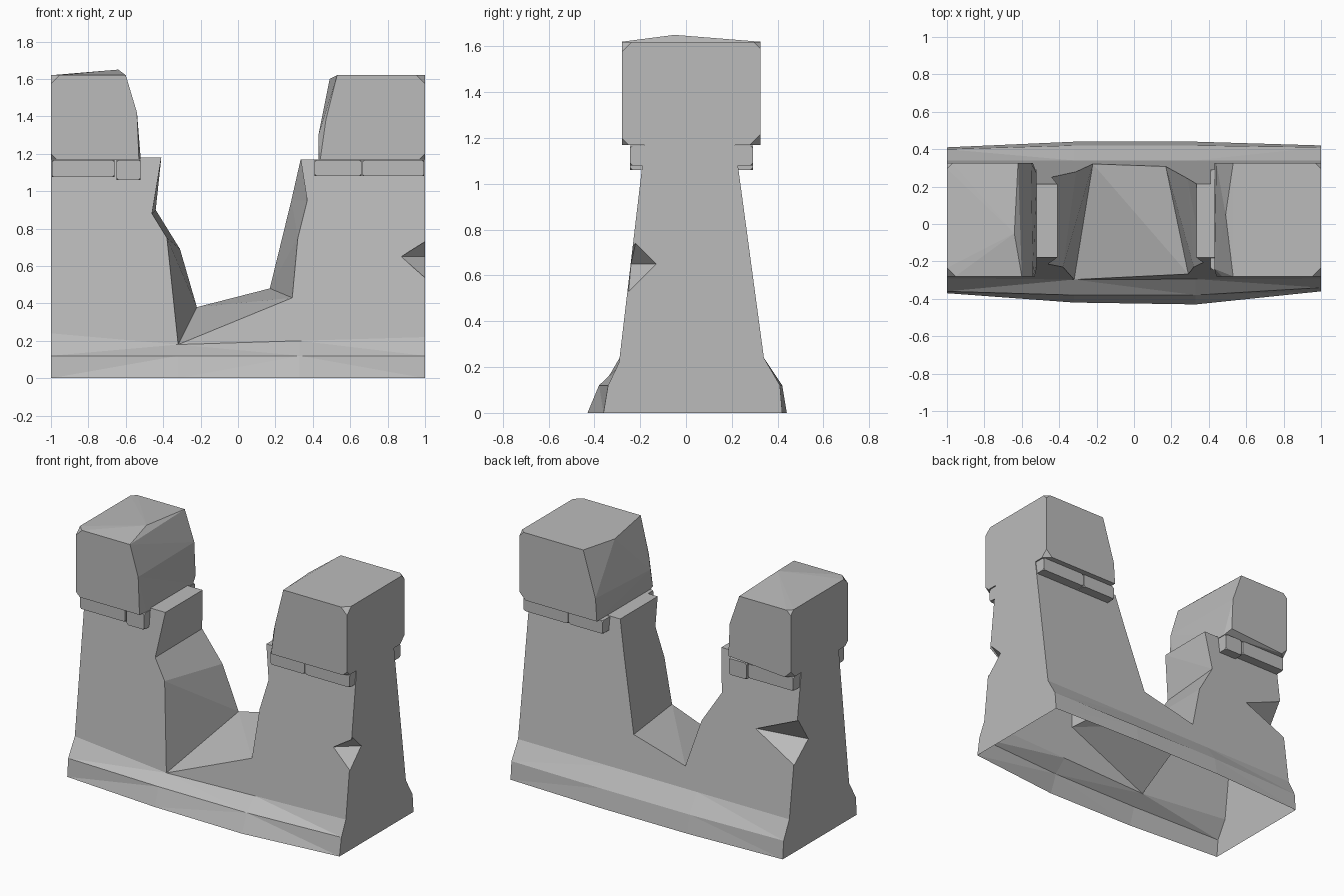
import bpy, bmesh
from mathutils import Vector

if "Cube" in bpy.data.objects:
    bpy.data.objects.remove(bpy.data.objects["Cube"])

stone = bpy.data.materials.new("grey_stone")
stone.use_nodes = True
stone.diffuse_color = (0.5, 0.5, 0.5, 1)
stone.node_tree.nodes["Principled BSDF"].inputs["Base Color"].default_value = (0.5, 0.5, 0.5, 1)


def to_object(name, bm):
    bmesh.ops.recalc_face_normals(bm, faces=bm.faces)
    mesh = bpy.data.meshes.new(name)
    bm.to_mesh(mesh)
    bm.free()
    mesh.materials.append(stone)
    obj = bpy.data.objects.new(name, mesh)
    bpy.context.collection.objects.link(obj)
    return obj


def face(bm, points):
    """Add a polygon, dropping repeated neighbouring points."""
    kept = [p for i, p in enumerate(points) if p != points[i - 1]]
    bm.faces.new([bm.verts.new(p) for p in kept])


def hull(name, points):
    bm = bmesh.new()
    for p in points:
        bm.verts.new(p)
    bmesh.ops.convex_hull(bm, input=bm.verts)
    bmesh.ops.dissolve_limit(bm, angle_limit=0.02, verts=bm.verts, edges=bm.edges)
    return to_object(name, bm)


# Battered wall with a broken gap between its two towers
def front_y(z):
    return -0.29 + 0.118 * (z - 0.24)


def back_y(z):
    return 0.34 - 0.135 * (z - 0.24)


gap_front = [(-.41, 1.18), (-.46, .88), (-.38, .75), (-.32, .18),
             (.29, .43), (.32, .75), (.37, .95), (.335, 1.17)]
gap_back = [(-.41, 1.18), (-.44, .9), (-.31, .69), (-.22, .38),
            (.17, .48), (.235, .75), (.285, .95), (.335, 1.17)]
columns = [-1, -.32, .33, 1]


def wall_side(bm, gap, depth, foot_z, middle_y, base_y):
    """One long side: two tower panels above a flared foot; returns its outline."""
    line = [(x, depth(z), z) for x, z in gap]
    foot = [(x, depth(z), z) for x, z in zip(columns, foot_z)]
    middle = [(x, y, .12) for x, y in zip(columns, middle_y)]
    base = [(x, y, 0) for x, y in zip(columns, base_y)]
    corners = [(-1, depth(1.18), 1.18), (1, depth(1.17), 1.17)]
    face(bm, [foot[0], corners[0]] + line[:4] + [foot[1]])
    face(bm, [foot[1]] + line[3:] + [corners[1], foot[3], foot[2]])
    for upper, lower in ((foot, middle), (middle, base)):
        for i in range(3):
            face(bm, [upper[i], upper[i + 1], lower[i + 1], lower[i]])
    left_end = [base[0], middle[0], foot[0], corners[0]]
    right_end = [corners[1], foot[3], middle[3], base[3]]
    return left_end, line, right_end, base


bm = bmesh.new()
front = wall_side(bm, gap_front, front_y, [.24, .18, .2, .22],
                  [-.36, -.38, -.38, -.34], [-.37, -.42, -.43, -.36])
back = wall_side(bm, gap_back, back_y, [.24] * 4,
                 [.4, .42, .42, .41], [.41, .44, .44, .42])
for end in (0, 2, 3):
    face(bm, front[end] + back[end][::-1])
top_front = [front[0][-1]] + front[1] + [front[2][0]]
top_back = [back[0][-1]] + back[1] + [back[2][0]]
for i in range(len(top_front) - 1):
    face(bm, [top_front[i], top_front[i + 1], top_back[i + 1], top_back[i]])
bmesh.ops.remove_doubles(bm, verts=bm.verts, dist=0.0005)
bmesh.ops.triangulate(bm, faces=bm.faces)
wall = to_object("wall", bm)

# Chipped corners
chips = [
    hull("front_chip_cutter", [(.87, -.24, .65), (1, -.13, .65), (1, -.22, .74),
                               (1, -.25, .53), (1.1, -.4, .65)]),
    hull("back_chip_cutter", [(-.7, .27, .74), (-1, .14, .7), (-1, .25, .87),
                              (-1, .29, .58), (-1.1, .45, .72)]),
]
for cutter in chips:
    cutter.hide_render = True
    cut = wall.modifiers.new("chip", "BOOLEAN")
    cut.operation = "DIFFERENCE"
    cut.solver = "EXACT"
    cut.object = cutter
bpy.context.view_layer.update()
carved = bpy.data.meshes.new_from_object(wall.evaluated_get(bpy.context.evaluated_depsgraph_get()))
wall.modifiers.clear()
wall.data = carved
for cutter in chips:
    bpy.data.objects.remove(cutter)

# The wall is hollow and open underneath
bm = bmesh.new()
bm.from_mesh(carved)
under = [f for f in bm.faces if all(v.co.z < 0.001 for v in f.verts)]
bmesh.ops.delete(bm, geom=under, context="FACES")
bmesh.ops.dissolve_limit(bm, angle_limit=0.02, verts=bm.verts, edges=bm.edges)
bm.to_mesh(carved)
bm.free()


# Large capping blocks with worn inner sides and nicked corners
def cap_block(name, outer, inner_front, inner_back, extra):
    points = [Vector(p) for p in extra]
    for y, inner in ((-.28, inner_front), (.325, inner_back)):
        points += [Vector((x, y, z)) for x, z in inner]
        for z, dz in ((1.17, 1), (1.62, -1)):
            nick = .045 if (y < 0) == (dz < 0) else .03
            toward = (.4 if y < 0 else -.4, -.4 if outer > 0 else .4, dz)
            corner = Vector((outer, y, z))
            for axis, step in ((1, toward[0]), (0, toward[1]), (2, toward[2])):
                p = corner.copy()
                p[axis] += nick * (1 if step > 0 else -1)
                points.append(p)
    hull(name, points)


cap_block("right_cap_block", -1,
          [(-.53, 1.17), (-.54, 1.42), (-.6, 1.62)],
          [(-.54, 1.2), (-.55, 1.42), (-.62, 1.62)],
          [(-.52, -.22, 1.17), (-.52, .27, 1.17), (-.64, -.05, 1.65)])
cap_block("left_cap_block", 1,
          [(.44, 1.17), (.47, 1.38), (.53, 1.62)],
          [(.43, 1.17), (.44, 1.32), (.53, 1.62)],
          [(.43, -.24, 1.17), (.43, -.24, 1.3), (.49, .05, 1.6)])


# Bricks of the string course under each block
def brick(name, x0, x1, y0, y1, z0):
    bm = bmesh.new()
    bmesh.ops.create_cube(bm, size=1)
    for v in bm.verts:
        v.co = ((x0 + x1) / 2 + v.co.x * (x1 - x0),
                (y0 + y1) / 2 + v.co.y * (y1 - y0),
                (z0 + 1.167) / 2 + v.co.z * (1.167 - z0))
    bmesh.ops.bevel(bm, geom=bm.verts[:], offset=0.012, segments=1, affect="VERTICES")
    to_object(name, bm)


for side, y0, y1 in (("front", -.245, -.15), ("back", .18, .292)):
    brick(side + "_right_outer_brick", -.995, -.66, y0, y1, 1.075)
    brick(side + "_right_inner_brick", -.65, -.52, y0, y1, 1.06)
    brick(side + "_left_inner_brick", .41, .66, y0, y1, 1.08)
    brick(side + "_left_outer_brick", .665, .995, y0, y1, 1.08)
